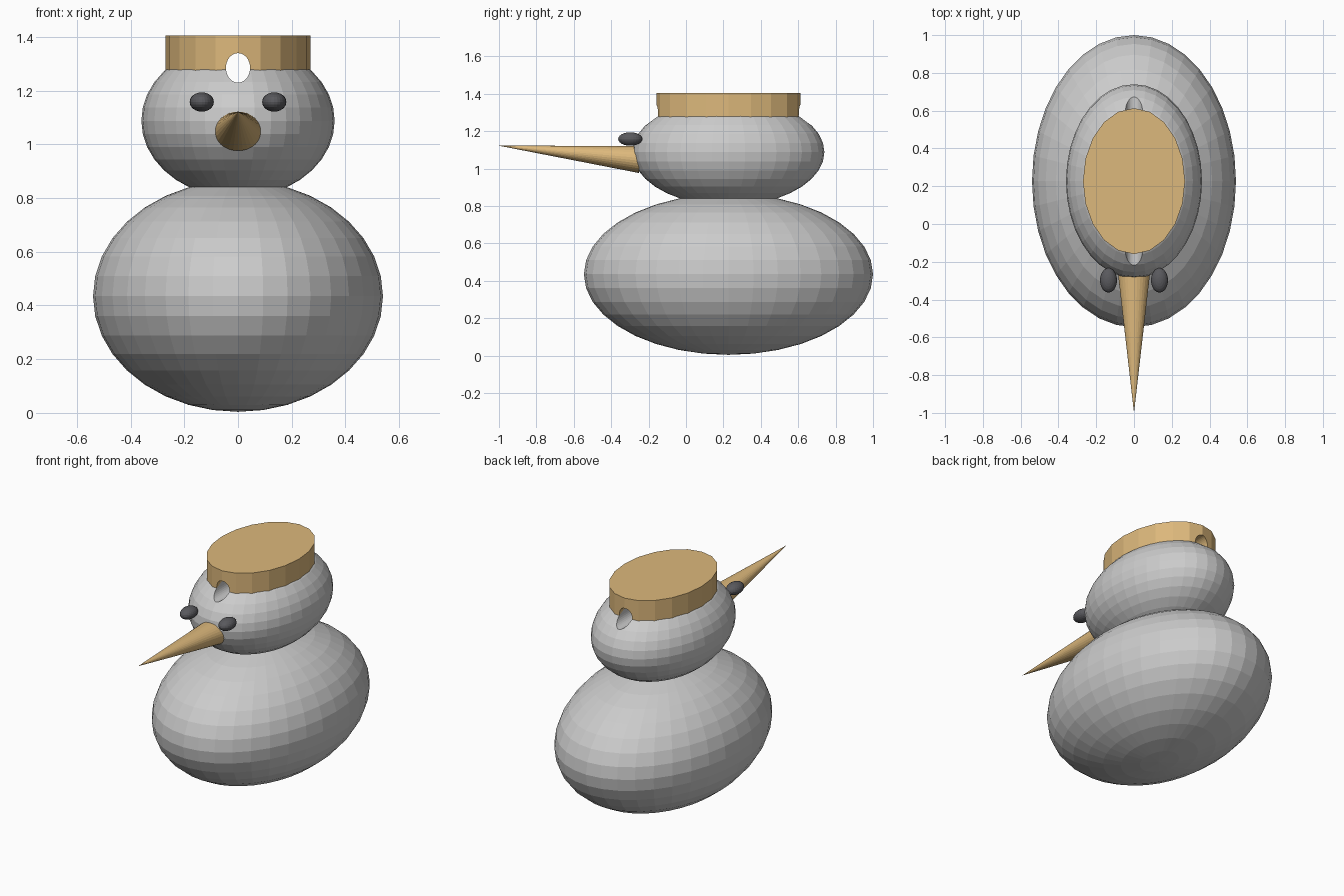
import bpy
from math import radians, pi, atan2
from mathutils import Vector, Matrix

if "Cube" in bpy.data.objects:
    bpy.data.objects.remove(bpy.data.objects["Cube"])

CY = 0.227  # shared centre line of body, head and hat


def material(name, rgb):
    m = bpy.data.materials.new(name)
    m.diffuse_color = (*rgb, 1)
    m.use_nodes = True
    m.node_tree.nodes["Principled BSDF"].inputs["Base Color"].default_value = m.diffuse_color
    return m


def finish(name, mat=None):
    ob = bpy.context.object
    ob.name = name
    if mat:
        ob.data.materials.append(mat)
    return ob


def ellipsoid(name, centre, radii, segments, rings, mat=None):
    bpy.ops.mesh.primitive_uv_sphere_add(segments=segments, ring_count=rings, radius=1,
                                         location=centre, scale=radii)
    return finish(name, mat)


def cut(target, cutter):
    mod = target.modifiers.new("cut", 'BOOLEAN')
    mod.operation = 'DIFFERENCE'
    mod.solver = 'EXACT'
    mod.object = cutter
    bpy.context.view_layer.objects.active = target
    bpy.ops.object.modifier_apply(modifier=mod.name)


wood = material("orange_brown", (0.72, 0.48, 0.20))
dark = material("dark_grey", (0.10, 0.10, 0.11))

# Stacked snow balls
ellipsoid("body", (0, CY, 0.435), (0.54, 0.773, 0.431), 36, 18)
head = ellipsoid("head", (0, CY, 1.088), (0.36, 0.513, 0.287), 36, 18)

# Low oval hat, fitted onto the head
bpy.ops.mesh.primitive_cylinder_add(vertices=20, radius=1, depth=1,
                                    location=(0, CY, 1.305), scale=(0.27, 0.386, 0.20))
hat = finish("hat", wood)
cut(hat, head)

# Oval hole running front to back through hat and head
bpy.ops.mesh.primitive_cylinder_add(vertices=32, radius=1, depth=2,
                                    location=(0, CY, 1.285), rotation=(pi / 2, 0, 0),
                                    scale=(0.045, 0.055, 1))
hole = finish("hole_cutter")
cut(hat, hole)
cut(head, hole)
bpy.data.objects.remove(hole)

# Eyes
for side, name in ((-1, "right_eye"), (1, "left_eye")):
    ellipsoid(name, (side * 0.135, -0.298, 1.158), (0.045, 0.065, 0.036), 24, 12, dark)

# Long pointed nose, tilted slightly upwards
tip, base = Vector((0, -1.0, 1.122)), Vector((0, -0.245, 1.049))
axis = tip - base
bpy.ops.mesh.primitive_cone_add(vertices=30, radius1=1, radius2=0, depth=axis.length,
                                location=(tip + base) / 2,
                                rotation=(atan2(-axis.y, axis.z), 0, 0),
                                scale=(0.087, 0.073, 1))
finish("nose", wood)
